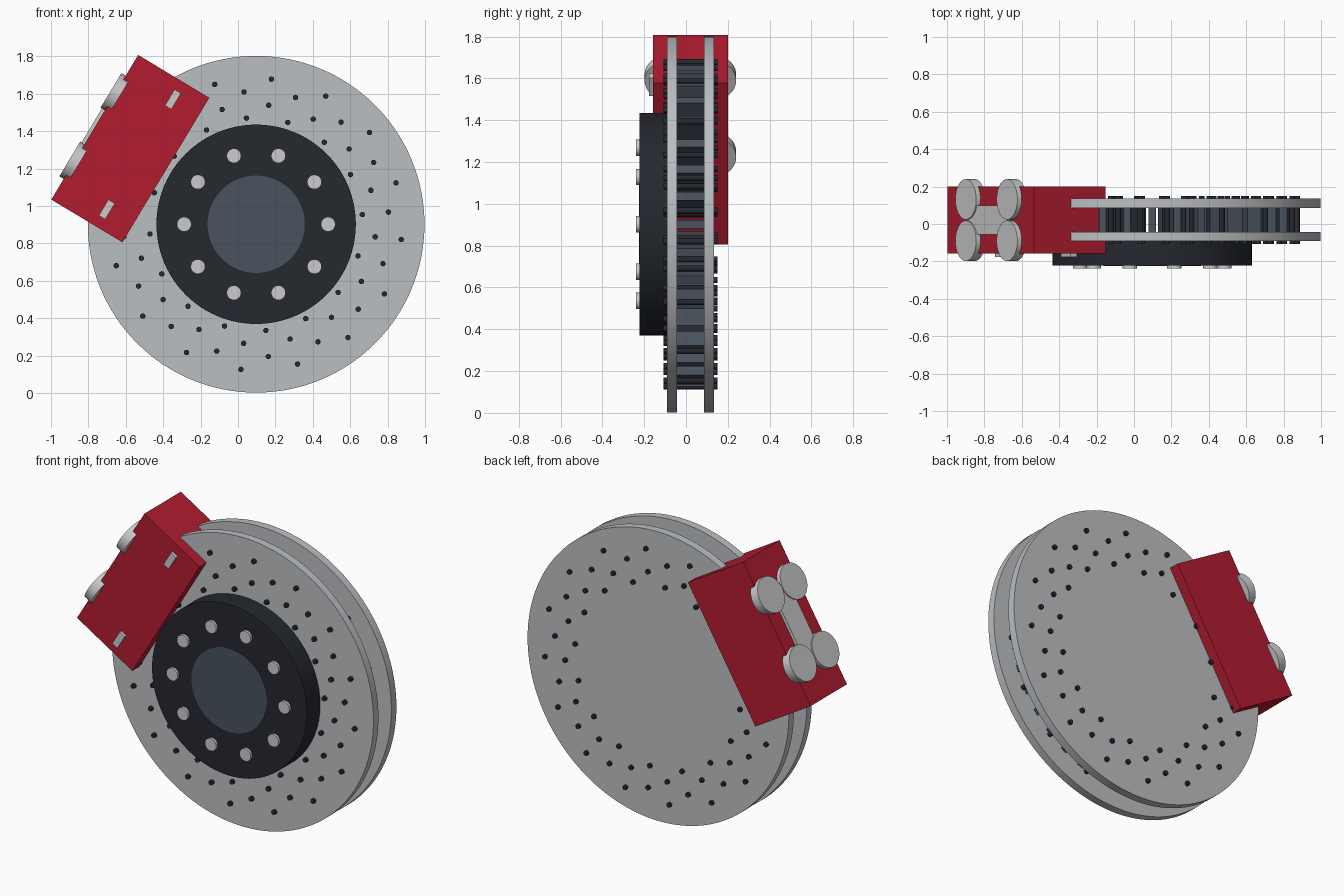
import bpy
from math import sin, cos, pi, radians
from mathutils import Matrix, Vector

if "Cube" in bpy.data.objects:
    bpy.data.objects.remove(bpy.data.objects["Cube"])

CX, CZ = 0.097, 0.902            # rotor axis position


def mat(name, r, g, b):
    m = bpy.data.materials.new(name)
    m.diffuse_color = (r, g, b, 1)
    m.use_nodes = True
    m.node_tree.nodes["Principled BSDF"].inputs["Base Color"].default_value = m.diffuse_color
    return m


RED = mat("caliper_red", 0.45, 0.012, 0.03)
BLACK = mat("hub_black", 0.018, 0.021, 0.028)
SLATE = mat("slate", 0.065, 0.085, 0.11)
STEEL = mat("steel", 0.5, 0.52, 0.54)
SILVER = mat("silver", 0.62, 0.62, 0.62)


def finish(name, material, smooth=False):
    ob = bpy.context.object
    ob.name = name
    ob.data.materials.append(material)
    if smooth:
        bpy.ops.object.shade_smooth_by_angle()
    return ob


def disc(name, x, z, r, y0, y1, material, sides=96):
    """Cylinder along y between y0 and y1."""
    bpy.ops.mesh.primitive_cylinder_add(vertices=sides, radius=r, depth=y1 - y0,
                                        location=(x, (y0 + y1) / 2, z),
                                        rotation=(pi / 2, 0, 0))
    return finish(name, material, True)


def polar(r, deg):
    a = radians(deg)
    return CX + r * cos(a), CZ + r * sin(a)


def radial_box(name, deg, r0, r1, y0, y1, t0, t1, material):
    """Box with sides along the radius, y and the tangent at an angle."""
    rot = Matrix.Rotation(-radians(deg), 4, 'Y')
    mid = rot @ Vector(((r0 + r1) / 2, (y0 + y1) / 2, -(t0 + t1) / 2))
    bpy.ops.mesh.primitive_cube_add(size=1, location=mid + Vector((CX, 0, CZ)),
                                    rotation=(0, -radians(deg), 0))
    ob = finish(name, material)
    ob.scale = (r1 - r0, y1 - y0, t1 - t0)
    return ob


# Two rotor discs with cooling vanes between
disc("front_rotor_disc", CX, CZ, 0.9, -0.091, -0.042, STEEL, 128)
disc("back_rotor_disc", CX, CZ, 0.9, 0.085, 0.135, STEEL, 128)
for i in range(36):
    radial_box("cooling_vane", i * 10, 0.3, 0.775, -0.045, 0.088, -0.02, 0.02, SLATE)

# Drilled-hole pins in four staggered rings
for r, start in ((0.78, -6), (0.71, 5.25), (0.64, -6), (0.57, 5.25)):
    for i in range(16):
        x, z = polar(r, start + 22.5 * i)
        disc("rotor_hole", x, z, 0.0145, -0.108, 0.15, BLACK, 16)

# Hub, centre cap and bolts
disc("hub", CX, CZ, 0.533, -0.223, -0.085, BLACK)
disc("hub_centre", CX, CZ, 0.26, -0.225, -0.09, SLATE)
for i in range(10):
    x, z = polar(0.385, 36 * i)
    disc("hub_bolt", x, z, 0.039, -0.239, -0.2, SILVER, 24)

# Caliper body
A = 149
radial_box("caliper_body", A, 0.563, 1.007, -0.158, 0.2, -0.451, 0.451, RED)

# Pistons on the outer face, joined by a plate
for t in (-0.214, 0.214):
    for y in (-0.09, 0.132):
        p = Matrix.Rotation(-radians(A), 4, 'Y') @ Vector((1.006, y, t))
        bpy.ops.mesh.primitive_cylinder_add(vertices=48, radius=0.108, depth=0.056,
                                            location=p + Vector((CX, 0, CZ)),
                                            rotation=(0, pi / 2 - radians(A), 0))
        finish("caliper_piston", SILVER, True)
radial_box("piston_plate", A, 1.0, 1.026, -0.055, 0.1, -0.2, 0.2, SILVER)

# Retaining pins on the front face
for t in (-0.343, 0.343):
    radial_box("caliper_pin", A, 0.705, 0.745, -0.176, -0.15, t - 0.05, t + 0.05, SILVER)
